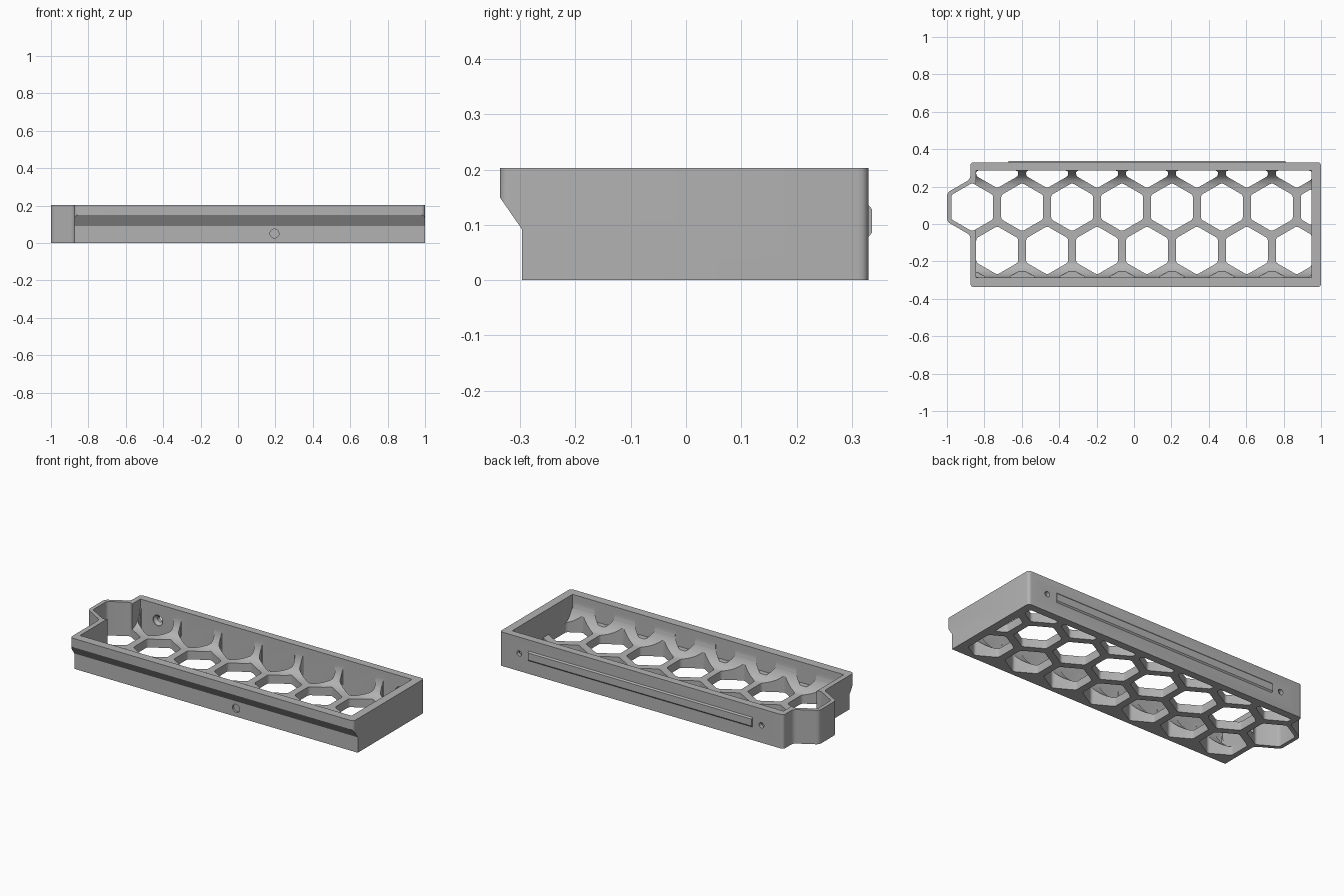
import bpy, bmesh, math
from mathutils import Vector

if "Cube" in bpy.data.objects:
    bpy.data.objects.remove(bpy.data.objects["Cube"], do_unlink=True)

grey = bpy.data.materials.new("grey plastic")
grey.use_nodes = True
tint = (0.45, 0.45, 0.45, 1)
grey.diffuse_color = tint
grey.node_tree.nodes["Principled BSDF"].inputs["Base Color"].default_value = tint

PITCH = 0.267
APOTHEM = 0.112
ROW_Y = 0.09
ROW_STEP = PITCH * math.sqrt(3) / 2
X0, X1, WALL_Y = -0.845, 0.95, 0.285
FLOOR, TOP = 0.05, 0.203


def rounded(points, radius, steps=4):
    """Round every corner of a closed 2D outline."""
    out = []
    pts = [Vector(p) for p in points]
    for i, p in enumerate(pts):
        a, b = pts[i - 1] - p, pts[(i + 1) % len(pts)] - p
        start = p + a.normalized() * min(radius, a.length * 0.4)
        end = p + b.normalized() * min(radius, b.length * 0.4)
        for k in range(steps + 1):
            t = k / steps
            out.append(start * (1 - t) ** 2 + p * 2 * t * (1 - t) + end * t * t)
    return out


def clip(points, axis, limit, sign):
    """Keep the part of an outline where sign * coordinate <= sign * limit."""
    out = []
    for i, p in enumerate(points):
        q = points[i - 1]
        dp, dq = sign * (p[axis] - limit), sign * (q[axis] - limit)
        if dp * dq < 0:
            out.append(q.lerp(p, dq / (dq - dp)))
        if dp <= 0:
            out.append(p)
    return out


def hexagon(x, y, apothem):
    r = apothem / math.cos(math.pi / 6)
    return [Vector((x + r * math.cos(a), y + r * math.sin(a)))
            for a in (math.radians(30 + 60 * k) for k in range(6))]


def add_prism(bm, outline, low, high, axis="z"):
    """Extrude an outline (x, y) along z, or (y, z) along x."""
    place = (lambda p, h: (p[0], p[1], h)) if axis == "z" else (lambda p, h: (h, p[0], p[1]))
    a = [bm.verts.new(place(p, low)) for p in outline]
    b = [bm.verts.new(place(p, high)) for p in outline]
    bm.faces.new(a[::-1])
    bm.faces.new(b)
    for i in range(len(a)):
        bm.faces.new((a[i - 1], a[i], b[i], b[i - 1]))


def add_cone(bm, x, z, rings):
    """Turned shape along y from (y, radius) rings."""
    loops = [[bm.verts.new((x + r * math.cos(t), y, z + r * math.sin(t)))
              for t in (math.tau * k / 24 for k in range(24))] for y, r in rings]
    bm.faces.new(loops[0])
    bm.faces.new(loops[-1][::-1])
    for a, b in zip(loops, loops[1:]):
        for i in range(24):
            bm.faces.new((a[i - 1], a[i], b[i], b[i - 1]))


def make(name, bm):
    bmesh.ops.recalc_face_normals(bm, faces=bm.faces)
    mesh = bpy.data.meshes.new(name)
    bm.to_mesh(mesh)
    bm.free()
    mesh.materials.append(grey)
    obj = bpy.data.objects.new(name, mesh)
    bpy.context.collection.objects.link(obj)
    return obj


def cut(target, bm):
    cutter = make("cutter", bm)
    cutter.hide_render = True
    mod = target.modifiers.new("cut", "BOOLEAN")
    mod.operation, mod.solver, mod.object = "DIFFERENCE", "EXACT", cutter
    bpy.context.view_layer.objects.active = target
    bpy.ops.object.modifier_apply(modifier=mod.name)
    bpy.data.objects.remove(cutter, do_unlink=True)


# Tray body with the half-hexagon bump on its right end
bump_x = -0.865
bump = hexagon(bump_x, ROW_Y, PITCH / 2 + 0.001)
left = -0.875
dy = (PITCH / 2 + 0.001) / math.cos(math.pi / 6) - (bump_x - left) * math.tan(math.pi / 6)
outline = [(1, -0.337), (1, 0.33), (left, 0.33), (left, ROW_Y + dy),
           bump[2], bump[3], (left, ROW_Y - dy), (left, -0.337)]
bm = bmesh.new()
add_prism(bm, rounded(outline, 0.02), 0, TOP)
tray = make("tray", bm)

# Sloped recess under the front lip
bm = bmesh.new()
add_prism(bm, [(-0.4, -0.05), (-0.297, -0.05), (-0.297, 0.092),
               (-0.337, 0.15), (-0.4, 0.15)], -1.1, 1.1, "x")
cut(tray, bm)

# Inner cavity, coved where the long walls meet the floor
cove = [(WALL_Y - 0.09 * (1 - math.cos(t)), FLOOR + 0.12 * (1 - math.sin(t)))
        for t in (math.pi / 2 * k / 8 for k in range(9))]
half = [(WALL_Y, 0.3)] + cove
bm = bmesh.new()
add_prism(bm, half + [(-y, z) for y, z in reversed(half)], X0, X1, "x")
cut(tray, bm)

# Honeycomb openings; the frontmost row only scallops the cove
bm = bmesh.new()
for row in range(-1, 3):
    for col in range(8):
        x = bump_x + PITCH * (col + (0.5 if row % 2 else 0))
        shape = hexagon(x, ROW_Y - row * ROW_STEP, APOTHEM)
        if not (row == 0 and col == 0):
            shape = clip(shape, 0, X0, -1)
        for axis, limit, sign in ((0, X1, 1), (1, WALL_Y, 1), (1, -WALL_Y, -1)):
            shape = clip(shape, axis, limit, sign)
        if len(shape) > 2:
            add_prism(bm, rounded(shape, 0.012, 3), 0.08 if row == 2 else -0.1, 0.3)
cut(tray, bm)

# Countersunk screw holes in the back, shallow hole in the front
bm = bmesh.new()
for x in (-0.73, 0.872):
    add_cone(bm, x, 0.105, [(0.27, 0.032), (0.29, 0.032), (0.306, 0.016), (0.36, 0.016)])
add_cone(bm, 0.195, 0.05, [(-0.36, 0.024), (-0.285, 0.024)])
cut(tray, bm)

# Raised rail on the back with chamfered long edges
bm = bmesh.new()
add_prism(bm, [(0.325, 0.078), (0.33, 0.078), (0.337, 0.086),
               (0.337, 0.128), (0.33, 0.136), (0.325, 0.136)], -0.67, 0.81, "x")
rail = make("back_rail", bm)

for obj in (tray, rail):
    bpy.ops.object.select_all(action="DESELECT")
    obj.select_set(True)
    bpy.context.view_layer.objects.active = obj
    bpy.ops.object.shade_smooth_by_angle(angle=math.radians(30))
